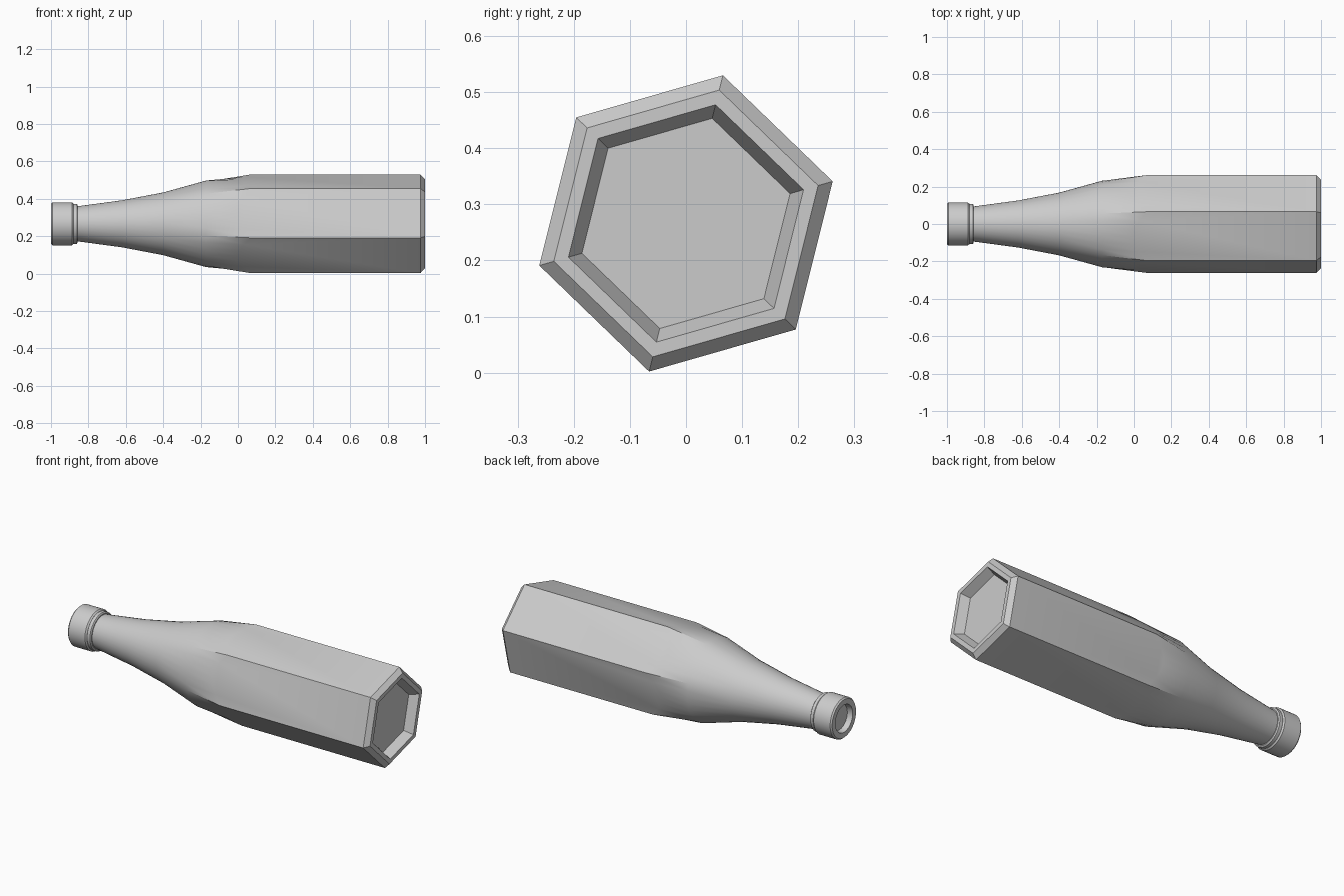
import bpy, bmesh, math

cube = bpy.data.objects.get("Cube")
if cube:
    bpy.data.objects.remove(cube, do_unlink=True)

grey = bpy.data.materials.new("plain grey")
grey.use_nodes = True
grey.diffuse_color = (0.6, 0.6, 0.6, 1)
grey.node_tree.nodes["Principled BSDF"].inputs["Base Color"].default_value = (0.6, 0.6, 0.6, 1)

CENTRE_Z = 0.266
TURN = math.radians(16)
SIDES = 36
APOTHEM = 0.272 * math.cos(math.pi / 6)


def circle(x, r, n=SIDES):
    """Ring of points around the long axis."""
    return [(x, r * math.cos(TURN + i * math.tau / n),
             CENTRE_Z + r * math.sin(TURN + i * math.tau / n)) for i in range(n)]


def hexagon(x, r):
    return circle(x, r, 6)


def shoulder_ring(x_corner, x_middle):
    """Hexagonal outline whose flats reach further up the neck than its corners."""
    ring = []
    for i in range(SIDES):
        a = i * math.tau / SIDES
        off = a % (math.pi / 3) - math.pi / 6
        if off > math.pi / 6 - 1e-6:
            off = -math.pi / 6
        r = APOTHEM / math.cos(off)
        t = (off / (math.pi / 6)) ** 2
        x = x_middle + (x_corner - x_middle) * t
        ring.append((x, r * math.cos(TURN + a), CENTRE_Z + r * math.sin(TURN + a)))
    return ring


def loft(name, rings, angle, cap_start=False, cap_end=False):
    """Skin a chain of rings; a larger ring meets a hexagon with one face per flat."""
    bm = bmesh.new()
    loops = [[bm.verts.new(p) for p in ring] for ring in rings]
    for a, b in zip(loops, loops[1:]):
        step = len(a) // len(b)
        n = len(b)
        for i in range(n):
            side = [a[(i * step + k) % len(a)] for k in range(step + 1)]
            bm.faces.new(side + [b[(i + 1) % n], b[i]])
    if cap_start:
        bm.faces.new(loops[0])
    if cap_end:
        bm.faces.new(loops[-1])
    bmesh.ops.recalc_face_normals(bm, faces=bm.faces)
    mesh = bpy.data.meshes.new(name)
    bm.to_mesh(mesh)
    bm.free()
    mesh.materials.append(grey)
    obj = bpy.data.objects.new(name, mesh)
    bpy.context.collection.objects.link(obj)
    bpy.ops.object.select_all(action='DESELECT')
    obj.select_set(True)
    bpy.context.view_layer.objects.active = obj
    bpy.ops.object.shade_smooth_by_angle(angle=math.radians(angle))
    return obj


# Bottle: round neck blending into a hexagonal body with a recessed base
neck = [(-0.9, 0.093), (-0.85, 0.095), (-0.62, 0.126), (-0.4, 0.168), (-0.17, 0.232)]
loft("bottle_body",
     [circle(x, r) for x, r in neck]
     + [shoulder_ring(0.07, 0.0)]
     + [hexagon(0.975, 0.272), hexagon(1.0, 0.245), hexagon(1.0, 0.218), hexagon(0.95, 0.193)],
     20, cap_start=True, cap_end=True)

# Collar under the lip
collar = [(-0.885, 0.09), (-0.885, 0.1), (-0.88, 0.107), (-0.862, 0.107), (-0.857, 0.1), (-0.857, 0.09)]
loft("neck_collar", [circle(x, r) for x, r in collar], 30)

# Lip with a shallow round mouth
lip = [(-0.97, 0.072), (-1.0, 0.078), (-1.0, 0.108), (-0.992, 0.115),
       (-0.888, 0.115), (-0.88, 0.108), (-0.88, 0.09)]
loft("bottle_lip", [circle(x, r) for x, r in lip], 30, cap_start=True, cap_end=True)
